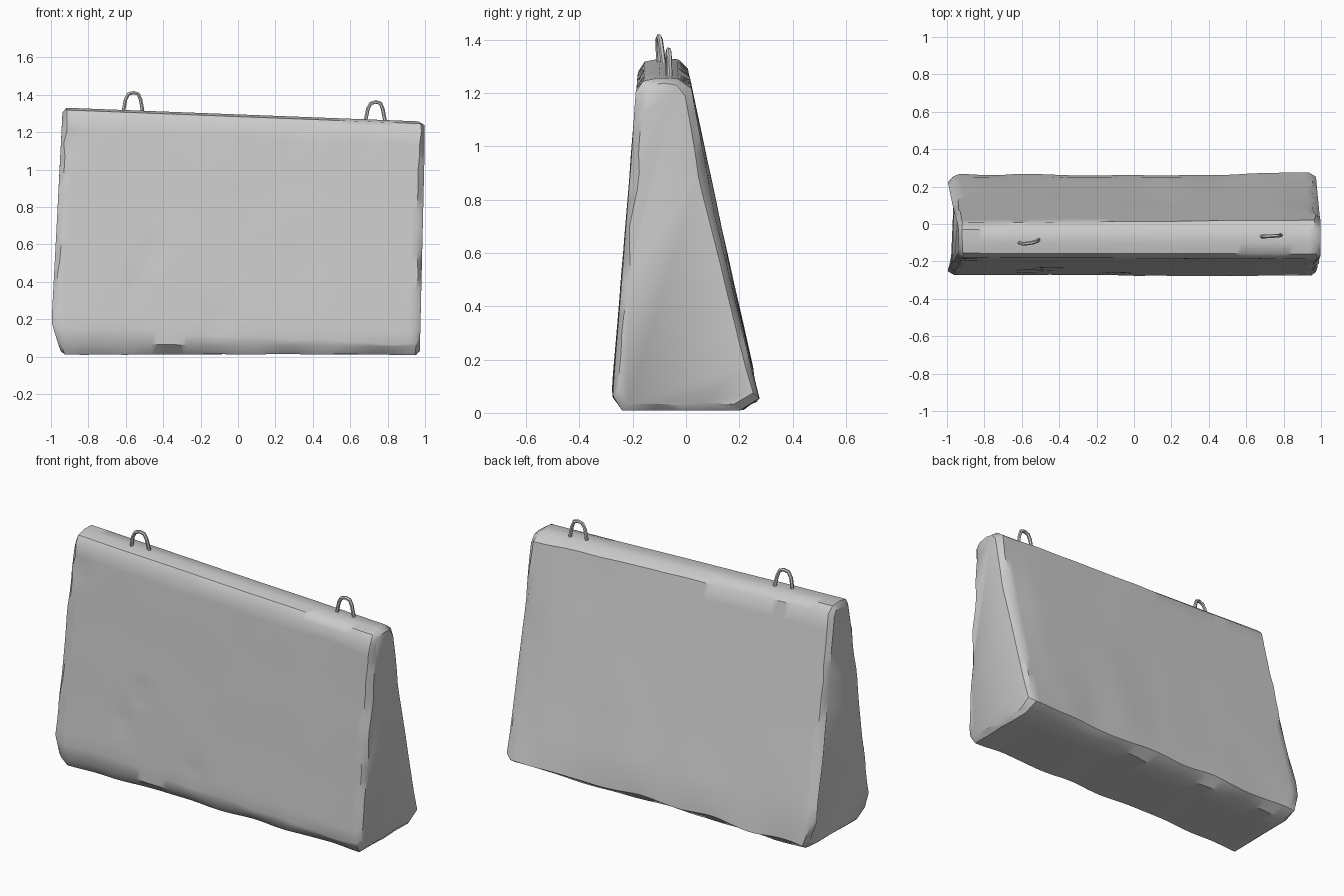
import bpy, bmesh, math
from mathutils import Vector, noise

if "Cube" in bpy.data.objects:
    bpy.data.objects.remove(bpy.data.objects["Cube"])


def material(name, rgb):
    m = bpy.data.materials.new(name)
    m.diffuse_color = (*rgb, 1)
    m.use_nodes = True
    m.node_tree.nodes["Principled BSDF"].inputs["Base Color"].default_value = m.diffuse_color
    return m


concrete = material("pale concrete", (0.6, 0.6, 0.6))


def finish(ob, mat, angle):
    ob.data.materials.append(mat)
    bpy.ops.object.select_all(action='DESELECT')
    ob.select_set(True)
    bpy.context.view_layer.objects.active = ob
    bpy.ops.object.shade_smooth_by_angle(angle=math.radians(angle))


def lerp(a, b, t):
    return a + (b - a) * t


def wob(x, k, amp, freq=4.0):
    return amp * noise.noise(Vector((x * freq, k * 7.31, 2.7)))


# Cross-section of the block at a given x: tapered, worn edges, sloping top
def section(x):
    top = 1.33 - 0.038 * (x + 0.95)
    t = (x + 1) / 2
    chip = lerp(0.165, 0.06, t) + wob(x, 1, 0.03)      # worn front foot
    dig = max(0.0, (x - 0.8) / 0.2) * 0.02             # broken rear edge at the right
    front = lambda z: -0.278 + 0.098 * max(0, z - 0.1) / 1.18
    back = lambda z: 0.272 - 0.268 * max(0, z - 0.06) / 1.22
    corners = [
        (-0.228 + wob(x, 2, 0.025), 0.012 + wob(x, 3, 0.008)),
        (-0.270 + wob(x, 4, 0.01), 0.045 + chip * 0.15),
        (front(chip) + 0.002, chip),
        (front(top - 0.05), top - 0.05 + wob(x, 5, 0.012)),
        (-0.158, top - 0.012),
        (-0.10, top),
        (-0.03, top - 0.003),
        (back(top - 0.05) + 0.002, top - 0.035 + wob(x, 6, 0.01)),
        (back(0.75) - dig, 0.75),
        (back(0.16), 0.16 + wob(x, 8, 0.03)),
        (0.266 + wob(x, 9, 0.014), 0.055 + wob(x, 10, 0.02)),
        (0.205 + wob(x, 11, 0.025), 0.012 + wob(x, 12, 0.008)),
    ]
    splits = [1, 1, 16, 1, 1, 1, 1, 6, 6, 1, 1, 4]
    pts = []
    for i, n in enumerate(splits):
        a, b = corners[i], corners[(i + 1) % len(corners)]
        pts += [(lerp(a[0], b[0], j / n), lerp(a[1], b[1], j / n)) for j in range(n)]
    return pts


# Shallow dents on the front: x, z, radius, depth
DENTS = [(-0.46, 0.55, 0.05, 0.010), (-0.56, 0.38, 0.05, 0.012),
         (-0.1, 0.19, 0.07, 0.010), (-0.88, 1.14, 0.035, 0.012),
         (0.3, 1.14, 0.025, 0.009), (0.70, 1.18, 0.03, 0.009)]


def left_end(z):
    return -0.995 + 0.055 * max(0, z - 0.2) / 1.1 + 0.05 * max(0, 0.16 - z) / 0.16


def right_end(z):
    return 0.972 + 0.025 * min(1, z / 1.1)


# Main concrete block: loft of sections with inset, chamfered ends
N = 48
bm = bmesh.new()
rings = []
stations = [(0, 1)] + [(0.014 + 0.972 * i / N, 0) for i in range(N + 1)] + [(1, 1)]
for u, is_end in stations:
    ring = []
    for y, z in section(lerp(-0.98, 0.98, u)):
        x = lerp(left_end(z), right_end(z), u)
        if is_end:
            inset = 0.024 + 0.016 * noise.noise(Vector((u * 5, y * 5, z * 5)))
            cy = -0.04
            y += max(-inset, min(inset, (cy - y) * 0.5))
            z += max(-inset, min(inset, (0.6 - z) * 0.05))
        else:
            if y < -0.17:
                for dx, dz, r, d in DENTS:
                    y += d * math.exp(-((x - dx) ** 2 + (z - dz) ** 2) / r ** 2)
            edge = (1 if u < 0.02 or u > 0.98 else 0)
            x += edge * 0.02 * noise.noise(Vector((u * 9, y * 8, z * 8)))
            y += 0.003 * noise.noise(Vector((x * 3, y * 3, z * 3)))
        ring.append(bm.verts.new((max(-1, min(1, x)), y, max(z, 0.0))))
    rings.append(ring)
for a, b in zip(rings, rings[1:]):
    for i in range(len(a)):
        j = (i + 1) % len(a)
        bm.faces.new((a[i], a[j], b[j], b[i]))
bm.faces.new(rings[0])
bm.faces.new(rings[-1][::-1])
bmesh.ops.recalc_face_normals(bm, faces=bm.faces)
me = bpy.data.meshes.new("concrete_block")
bm.to_mesh(me)
bm.free()
block = bpy.data.objects.new("concrete_block", me)
bpy.context.collection.objects.link(block)
finish(block, concrete, 40)


# Lifting loops: bent bar with an arched top
def loop(name, x, y, z, tilt, lean):
    path = [(-0.058, -0.05), (-0.054, 0.01), (-0.044, 0.062), (-0.028, 0.092), (0, 0.100),
            (0.024, 0.092), (0.036, 0.062), (0.046, 0.01), (0.05, -0.05)]
    cu = bpy.data.curves.new(name, 'CURVE')
    cu.dimensions = '3D'
    cu.bevel_depth = 0.010
    cu.bevel_resolution = 1
    cu.use_fill_caps = True
    sp = cu.splines.new('POLY')
    sp.points.add(len(path) - 1)
    for p, (px, pz) in zip(sp.points, path):
        p.co = (x + px, y + px * tilt + pz * lean, z + pz, 1)
    ob = bpy.data.objects.new(name, cu)
    bpy.context.collection.objects.link(ob)
    bpy.ops.object.select_all(action='DESELECT')
    ob.select_set(True)
    bpy.context.view_layer.objects.active = ob
    bpy.ops.object.convert(target='MESH')
    finish(bpy.context.view_layer.objects.active, concrete, 50)


loop("lifting_loop_left", -0.557, -0.092, 1.312, 0.15, -0.1)
loop("lifting_loop_right", 0.738, -0.063, 1.262, 0.06, -0.02)
